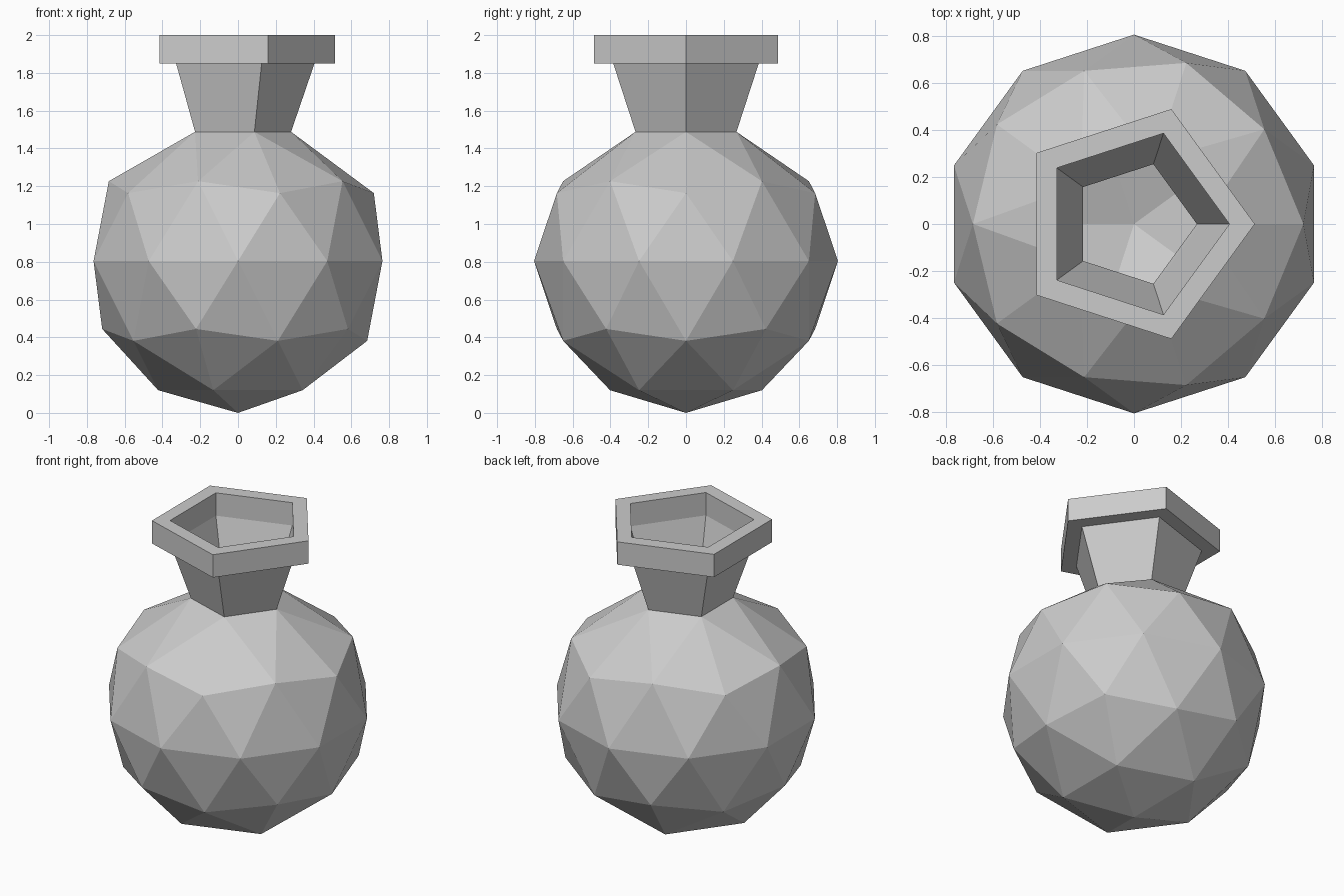
import bpy, bmesh
from math import cos, sin, pi

if "Cube" in bpy.data.objects:
    bpy.data.objects.remove(bpy.data.objects["Cube"])

R = 0.804        # bowl radius
NECK_R = 0.281   # radius where the neck meets the bowl
NECK_Z = R * 1.8507


def finish(name, bm):
    mesh = bpy.data.meshes.new(name)
    bm.to_mesh(mesh)
    bm.free()
    obj = bpy.data.objects.new(name, mesh)
    bpy.context.collection.objects.link(obj)
    return obj


def pentagon_lathe(name, profile, closed=False):
    """Sweep an (r, z) profile, listed outside-upward, around five sides."""
    bm = bmesh.new()
    rings = [[bm.verts.new((r * cos(2 * pi * i / 5), r * sin(2 * pi * i / 5), z))
              for i in range(5)] for r, z in profile]
    pairs = list(zip(rings, rings[1:]))
    if closed:
        pairs.append((rings[-1], rings[0]))
    for a, b in pairs:
        for i in range(5):
            j = (i + 1) % 5
            bm.faces.new((a[i], a[j], b[j], b[i]))
    return finish(name, bm)


# Bowl: faceted icosphere, open at the top with the mouth ring drawn inward
bm = bmesh.new()
bmesh.ops.create_icosphere(bm, subdivisions=2, radius=R)
top = max(bm.verts, key=lambda v: v.co.z)
mouth = [e.other_vert(top) for e in top.link_edges]
bmesh.ops.delete(bm, geom=[top], context='VERTS')
for v in mouth:
    s = NECK_R / v.co.xy.length
    v.co.x *= s
    v.co.y *= s
bmesh.ops.translate(bm, verts=bm.verts, vec=(0, 0, R))
finish("bowl", bm)

# Flaring neck, its lower edge tucked slightly into the bowl
pentagon_lathe("neck", [(0.267, 1.45), (NECK_R, NECK_Z), (0.405, 1.85)])

# Overhanging rim: underside, outer wall, top and inner wall
pentagon_lathe("rim", [(0.405, 1.85), (0.513, 1.85), (0.513, 2.0), (0.405, 2.0)],
               closed=True)
